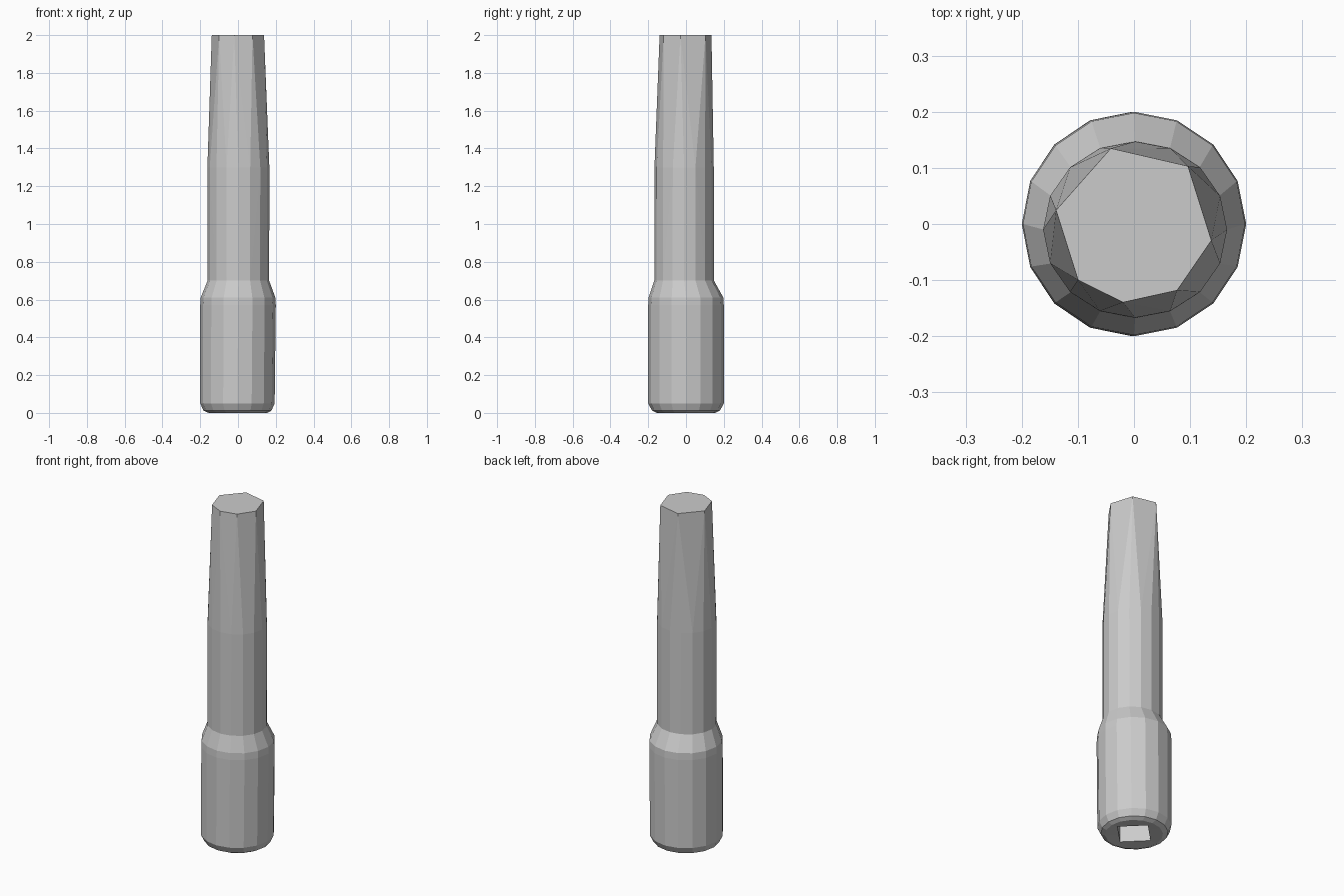
import bpy, bmesh
from math import cos, sin, pi, radians

if "Cube" in bpy.data.objects:
    bpy.data.objects.remove(bpy.data.objects["Cube"])

N = 16
ANG = [2 * pi * i / N for i in range(N)]


def ring(rx, ry, z, cx=0.0, cy=0.0):
    return [(cx + rx * cos(a), cy + ry * sin(a), z) for a in ANG]


def diamond(r, z):
    # square with its corners on the axes, split into N points
    return [(r * cos(a) / (abs(cos(a)) + abs(sin(a))),
             r * sin(a) / (abs(cos(a)) + abs(sin(a))), z) for a in ANG]


def finish(bm, name):
    bmesh.ops.recalc_face_normals(bm, faces=bm.faces)
    me = bpy.data.meshes.new(name)
    bm.to_mesh(me)
    bm.free()
    ob = bpy.data.objects.new(name, me)
    bpy.context.collection.objects.link(ob)
    return ob


def neck(z):
    return ring(0.163, 0.158, z, 0.002, -0.01)


# Drive collar: square socket, chamfered foot, straight wall, shoulder
bm = bmesh.new()
profile = [diamond(0.115, 0.35), diamond(0.115, 0.005), ring(0.155, 0.155, 0.0),
           ring(0.18, 0.18, 0.012, -0.003), ring(0.197, 0.2, 0.05, -0.003),
           ring(0.2, 0.2, 0.57), ring(0.198, 0.198, 0.61), neck(0.7)]
rows = [[bm.verts.new(p) for p in r] for r in profile]
for a, b in zip(rows, rows[1:]):
    for i in range(N):
        j = (i + 1) % N
        bm.faces.new((a[i], a[j], b[j], b[i]))
bm.faces.new(rows[0])
finish(bm, "drive_collar")

# Bit shaft: round neck tapering in flat facets to a blunt polygon tip
bm = bmesh.new()
tip = [(0.141 * cos(radians(d)), 0.141 * sin(radians(d)), 2.0)
       for d in (-12, 47, 107, 170, 225, 262, 303)]
mid = ring(0.164, 0.157, 1.3, 0.002, -0.01)
for p in neck(0.7) + mid + tip:
    bm.verts.new(p)
bmesh.ops.convex_hull(bm, input=bm.verts[:])
low = [f for f in bm.faces if all(v.co.z < 0.71 for v in f.verts)]
bmesh.ops.delete(bm, geom=low, context='FACES')
finish(bm, "bit_shaft")
